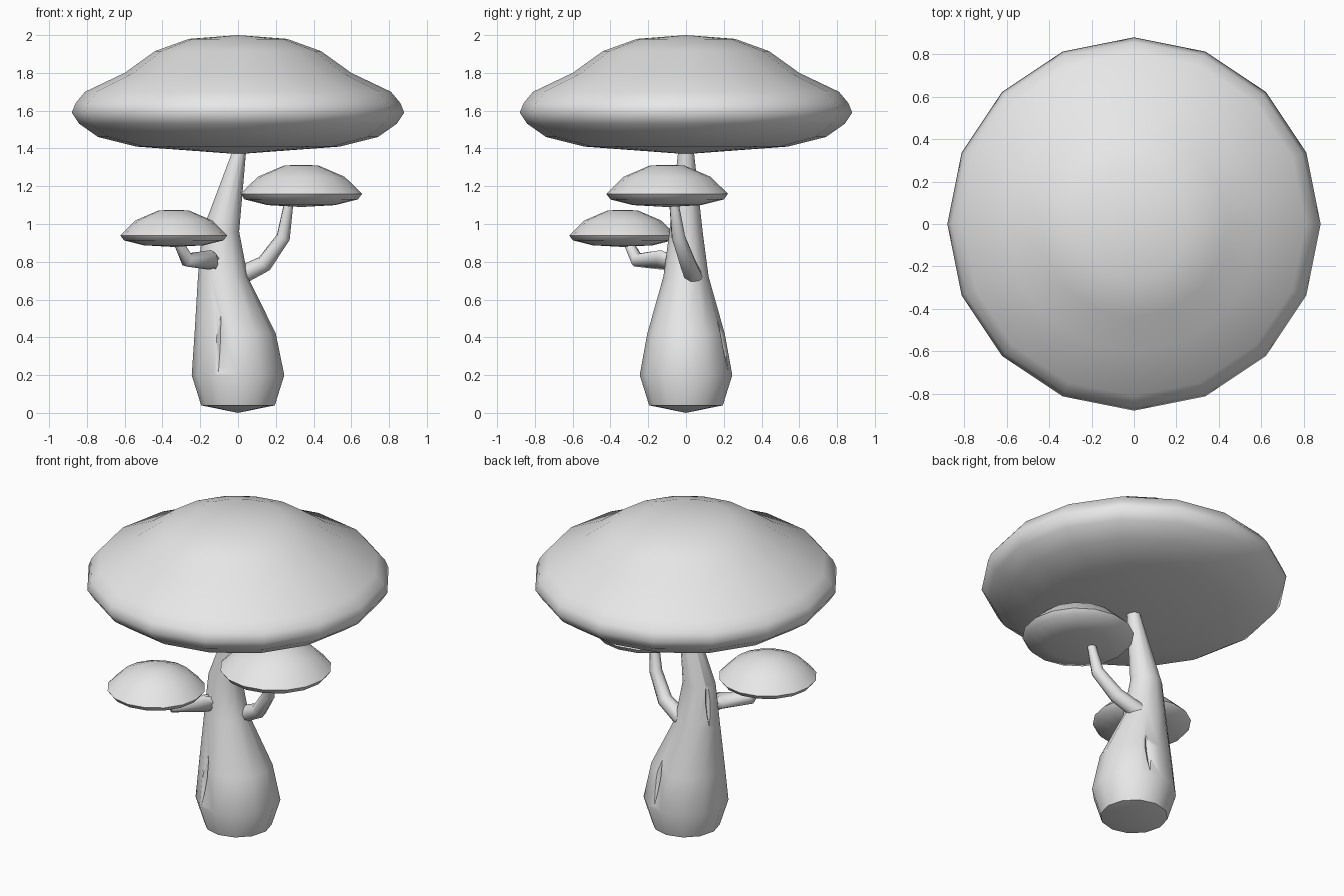
import bpy, bmesh, math
from mathutils import Vector

cube = bpy.data.objects.get("Cube")
if cube:
    bpy.data.objects.remove(cube, do_unlink=True)

GREY = (0.8, 0.8, 0.8, 1)
mat = bpy.data.materials.new("pale grey")
mat.use_nodes = True
mat.diffuse_color = GREY
mat.node_tree.nodes["Principled BSDF"].inputs["Base Color"].default_value = GREY


def add_rings(name, rings, start, end, angle):
    """Skin a list of vertex rings, closing both ends on a point."""
    bm = bmesh.new()
    loops = [[bm.verts.new(p) for p in ring] for ring in rings]
    n = len(loops[0])
    for a, b in zip(loops, loops[1:]):
        for i in range(n):
            j = (i + 1) % n
            bm.faces.new((a[i], a[j], b[j], b[i]))
    for loop, tip in ((loops[0], start), (loops[-1], end)):
        v = bm.verts.new(tip)
        for i in range(n):
            bm.faces.new((loop[i], loop[(i + 1) % n], v))
    bmesh.ops.recalc_face_normals(bm, faces=bm.faces)
    mesh = bpy.data.meshes.new(name)
    bm.to_mesh(mesh)
    bm.free()
    mesh.materials.append(mat)
    obj = bpy.data.objects.new(name, mesh)
    bpy.context.collection.objects.link(obj)
    smooth(obj, angle)
    return obj


def smooth(obj, angle):
    bpy.ops.object.select_all(action='DESELECT')
    obj.select_set(True)
    bpy.context.view_layer.objects.active = obj
    bpy.ops.object.shade_smooth_by_angle(angle=math.radians(angle))


def circle(centre, rx, ry, sides, u=Vector((1, 0, 0)), v=Vector((0, 1, 0))):
    turns = [math.tau * i / sides for i in range(sides)]
    return [Vector(centre) + u * rx * math.cos(t) + v * ry * math.sin(t) for t in turns]


def cap(name, centre, scale, profile, bottom, top, angle):
    """Lathed mushroom cap; heights are relative to its rim."""
    c = Vector(centre)
    up = Vector((0, 0, scale))
    rings = [circle(c + up * z, r * scale, r * scale, 16) for r, z in profile]
    return add_rings(name, rings, c + up * bottom, c + up * top, angle)


def branch(name, path, radii, sides=8):
    """Tapered tube along a bent path."""
    pts = [Vector(p) for p in path]
    rings = []
    for i, p in enumerate(pts):
        d = (pts[min(i + 1, len(pts) - 1)] - pts[max(i - 1, 0)]).normalized()
        u = d.cross(Vector((0.3, 1, 0))).normalized()
        rings.append(circle(p, radii[i], radii[i], sides, u, d.cross(u)))
    return add_rings(name, rings, pts[0], pts[-1], 60)


# Large cap
cap("large_cap", (0, 0, 1.59), 1,
    [(0.54, -0.18), (0.74, -0.13), (0.84, -0.06), (0.88, 0), (0.86, 0.05),
     (0.81, 0.11), (0.60, 0.21), (0.44, 0.325), (0.26, 0.39)], -0.22, 0.41, 80)

# Two small caps sharing one profile
small = [(0.18, -0.06), (0.30, -0.03), (0.322, 0), (0.23, 0.09), (0.09, 0.15)]
cap("left_small_cap", (0.335, -0.10, 1.16), 1, small, -0.07, 0.153, 40)
cap("right_small_cap", (-0.34, -0.335, 0.94), 0.88, small, -0.07, 0.153, 40)

# Trunk: height, centre x, half width, half depth
sections = [(0.04, 0, 0.195, 0.195), (0.20, 0, 0.245, 0.245), (0.42, -0.015, 0.215, 0.205),
            (0.72, -0.08, 0.132, 0.12), (0.96, -0.092, 0.098, 0.088), (1.40, 0.01, 0.034, 0.04)]
trunk = add_rings("trunk", [circle((x, 0, z), w, d, 12) for z, x, w, d in sections],
                  (0, 0, 0), (0.01, 0, 1.40), 60)

# Branches
branch("left_branch", [(0, 0.04, 0.72), (0.14, 0.01, 0.79), (0.24, -0.04, 0.93), (0.27, -0.065, 1.12)],
       [0.05, 0.045, 0.038, 0.025])
branch("right_branch", [(-0.11, 0, 0.80), (-0.15, -0.13, 0.81), (-0.27, -0.26, 0.81), (-0.32, -0.31, 0.91)],
       [0.055, 0.052, 0.038, 0.025])

# Narrow slits carved in the bark
for place, length in (((-0.10, -0.20, 0.385), 0.35), ((0.06, 0.20, 0.39), 0.35),
                      ((-0.20, 0.05, 0.87), 0.29)):
    hit, point, normal, _ = trunk.closest_point_on_mesh(Vector(place))
    along = (Vector((0, 0, 1)) - normal * normal.z).normalized()
    side = along.cross(normal)
    rings = [circle(point + along * length * t, w, w, 4, side, normal)
             for t, w in ((-0.25, 0.012), (0, 0.018), (0.25, 0.012))]
    cutter = add_rings("slit_cutter", rings, point - along * length / 2,
                       point + along * length / 2, 30)
    cutter.hide_render = True
    cut = trunk.modifiers.new("slit", 'BOOLEAN')
    cut.operation = 'DIFFERENCE'
    cut.solver = 'EXACT'
    cut.object = cutter
    bpy.ops.object.select_all(action='DESELECT')
    bpy.context.view_layer.objects.active = trunk
    trunk.select_set(True)
    bpy.ops.object.modifier_apply(modifier=cut.name)
    bpy.data.objects.remove(cutter, do_unlink=True)
smooth(trunk, 60)
